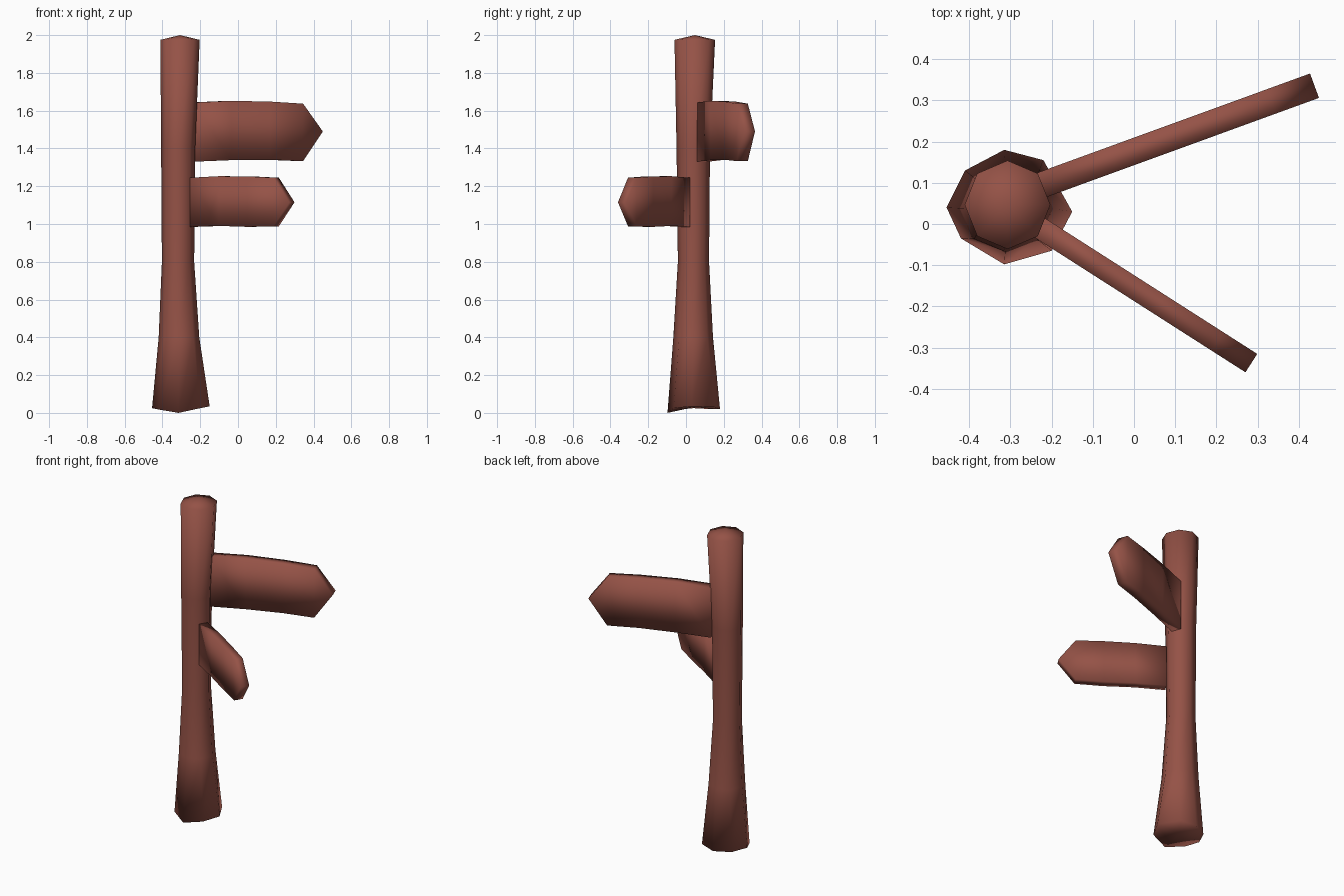
import bpy, bmesh
from math import sin, cos, pi, radians

if "Cube" in bpy.data.objects:
    bpy.data.objects.remove(bpy.data.objects["Cube"])

wood = bpy.data.materials.new("reddish brown wood")
wood.diffuse_color = (0.30, 0.085, 0.062, 1)
wood.use_nodes = True
wood.node_tree.nodes["Principled BSDF"].inputs["Base Color"].default_value = wood.diffuse_color


def finish(name, bm):
    bmesh.ops.recalc_face_normals(bm, faces=bm.faces)
    me = bpy.data.meshes.new(name)
    bm.to_mesh(me)
    bm.free()
    me.materials.append(wood)
    for p in me.polygons:
        p.use_smooth = True
    ob = bpy.data.objects.new(name, me)
    bpy.context.collection.objects.link(ob)
    return ob


def post():
    bm = bmesh.new()
    # uneven octagonal foot
    foot = [(-0.15, 0.03, 0.035), (-0.22, 0.155, 0.03), (-0.315, 0.18, 0.02),
            (-0.41, 0.13, 0.02), (-0.455, 0.04, 0.025), (-0.42, -0.035, 0.018),
            (-0.315, -0.098, 0.0), (-0.2, -0.065, 0.025)]
    rings = [[bm.verts.new(p) for p in foot]]
    # height, x range, y range of the shaft rings
    shaft = [(0.40, -0.42, -0.205, -0.067, 0.143),
             (0.80, -0.403, -0.232, -0.043, 0.122),
             (1.40, -0.407, -0.227, -0.05, 0.127),
             (1.975, -0.411, -0.203, -0.061, 0.154)]
    for z, x0, x1, y0, y1 in shaft:
        rings.append([bm.verts.new(((x0 + x1) / 2 + (x1 - x0) / 2 * cos(i * pi / 4),
                                    (y0 + y1) / 2 + (y1 - y0) / 2 * sin(i * pi / 4),
                                    z)) for i in range(8)])
    for a, b in zip(rings, rings[1:]):
        for i in range(8):
            j = (i + 1) % 8
            bm.faces.new((a[i], a[j], b[j], b[i]))
    # domed top and hollow underside
    for ring, tip in ((rings[-1], (-0.307, 0.047, 2.0)), (rings[0], (-0.31, 0.04, 0.03))):
        c = bm.verts.new(tip)
        for i in range(8):
            bm.faces.new((ring[i], ring[(i + 1) % 8], c))
    finish("post", bm)


def sign(name, start, angle, thick, stations, tip):
    """Arrow plank: stations are (distance, bottom z, top z), tip is (distance, z)."""
    bm = bmesh.new()
    h = thick / 2
    rings = [[bm.verts.new(p) for p in ((d, -h, lo), (d, h, lo), (d, h, hi), (d, -h, hi))]
             for d, lo, hi in stations]
    for a, b in zip(rings, rings[1:]):
        for i in range(4):
            j = (i + 1) % 4
            bm.faces.new((a[i], a[j], b[j], b[i]))
    bm.faces.new(rings[0])
    p, q = (bm.verts.new((tip[0], y, tip[1])) for y in (-h, h))
    v = rings[-1]
    bm.faces.new((v[0], v[1], q, p))
    bm.faces.new((v[2], v[3], p, q))
    bm.faces.new((v[1], v[2], q))
    bm.faces.new((v[3], v[0], p))
    ob = finish(name, bm)
    ob.location = (*start, 0)
    ob.rotation_euler.z = radians(angle)


post()
sign("upper_sign", (-0.245, 0.087), 20, 0.063,
     [(0, 1.33, 1.643), (0.21, 1.338, 1.652), (0.43, 1.34, 1.648), (0.616, 1.333, 1.637)],
     (0.727, 1.49))
sign("lower_sign", (-0.24, -0.002), -32.6, 0.053,
     [(0, 0.985, 1.245), (0.18, 0.99, 1.253), (0.36, 0.985, 1.252), (0.525, 0.988, 1.245)],
     (0.623, 1.115))
